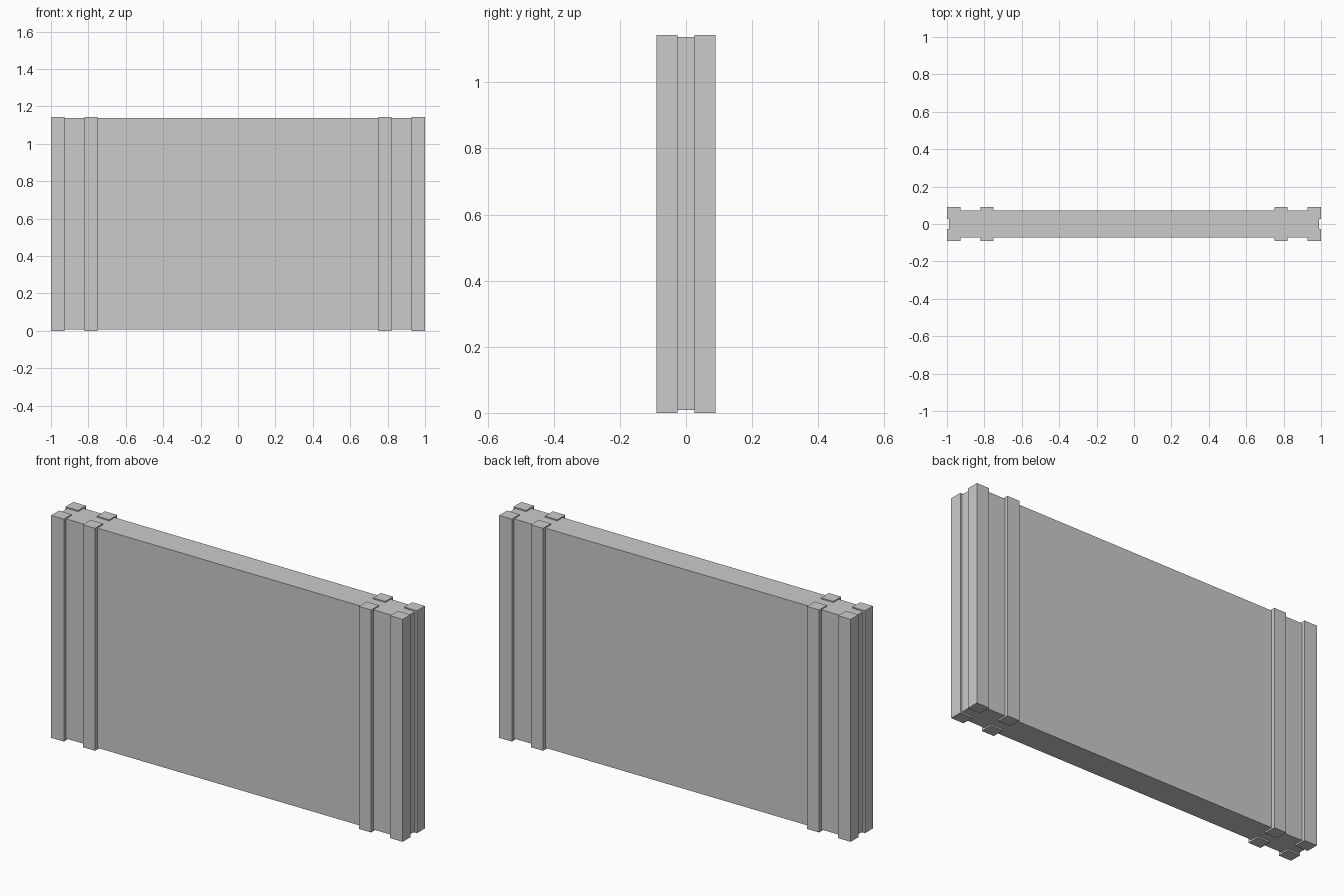
import bpy

if "Cube" in bpy.data.objects:
    bpy.data.objects.remove(bpy.data.objects["Cube"])


def box(name, lo, hi):
    """Axis-aligned box between two corners."""
    centre = [(a + b) / 2 for a, b in zip(lo, hi)]
    size = [b - a for a, b in zip(lo, hi)]
    bpy.ops.mesh.primitive_cube_add(size=1, location=centre)
    obj = bpy.context.object
    obj.name = name
    obj.scale = size
    bpy.ops.object.transform_apply(location=True, rotation=False, scale=True)
    return obj


# Main wall slab, slightly inset from the pilasters on every side
slab = box("wall_panel", (-0.99, -0.071, 0.008), (0.99, 0.071, 1.138))

# Pilaster strips, mirrored left/right and front/back
for part, x0, x1 in (("inner_pilaster", 0.75, 0.82), ("outer_pilaster", 0.928, 1.0)):
    strip = box(part, (x0, -0.09, 0), (x1, -0.026, 1.144))
    mirror = strip.modifiers.new("Mirror", 'MIRROR')
    mirror.use_axis = (True, True, False)
    mirror.use_mirror_merge = False
    mirror.mirror_object = slab
    # Put the slab's origin on the world axes so it acts as the mirror centre
slab.location = (0, 0, 0)
